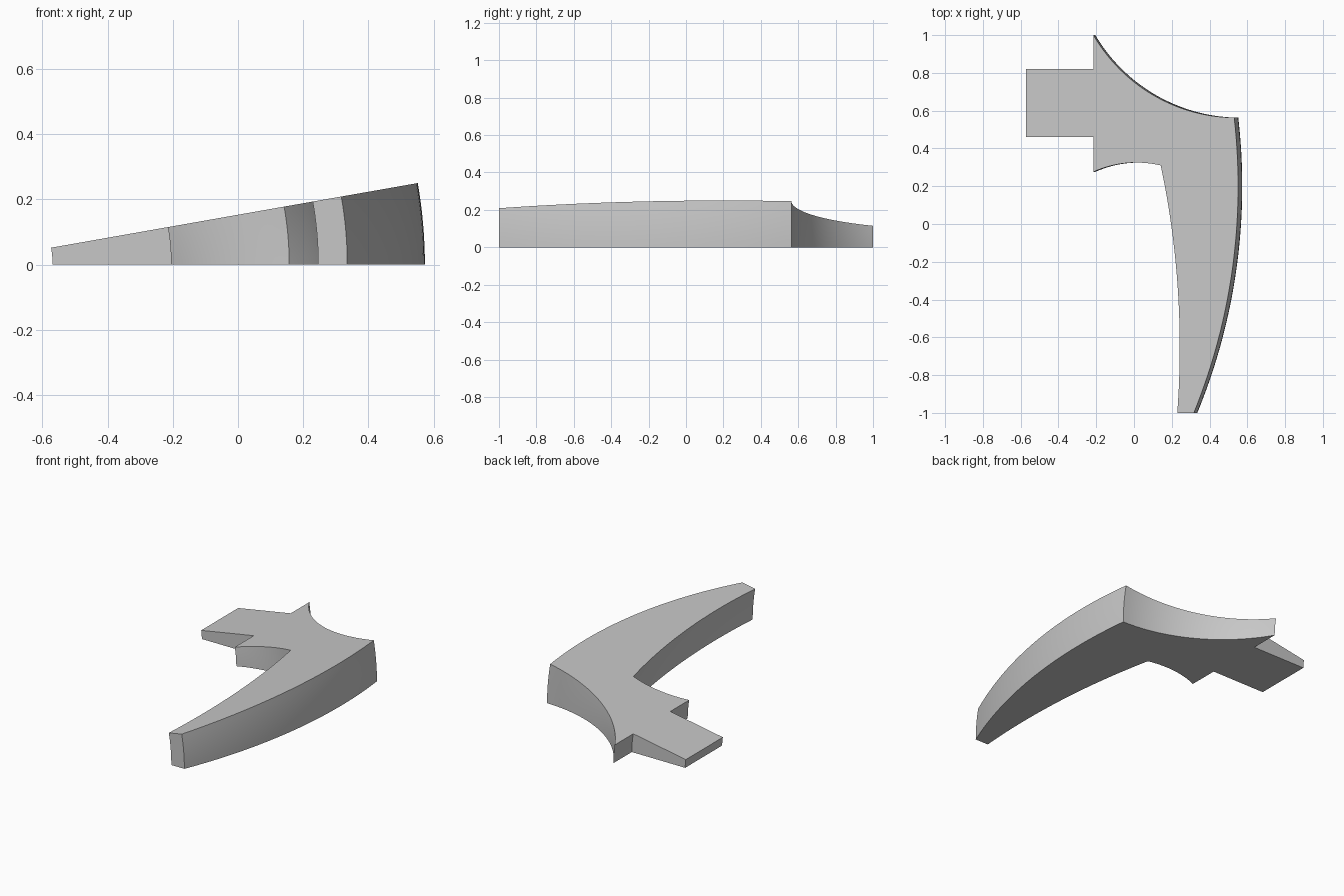
import bpy
import bmesh
from math import sin, cos, radians
from mathutils import Vector
from mathutils.geometry import tessellate_polygon

if "Cube" in bpy.data.objects:
    bpy.data.objects.remove(bpy.data.objects["Cube"])

AXIS_X = -0.867      # revolve axis, parallel to y at z = 0
SWEEP = radians(10)  # wedge angle
STEPS = 8


def arc(a, m, b, n):
    """Points on the circle through a, m, b, from a to b inclusive."""
    a, m, b = Vector(a), Vector(m), Vector(b)
    u, v = m - a, b - a
    d = 2 * (u.x * v.y - u.y * v.x)
    c = a + Vector((v.y * u.length_squared - u.y * v.length_squared,
                    u.x * v.length_squared - v.x * u.length_squared)) / d
    start = a - c
    turn = -start.angle_signed(b - c)  # counter-clockwise positive
    pts = []
    for i in range(n + 1):
        t = turn * i / n
        pts.append(c + Vector((start.x * cos(t) - start.y * sin(t),
                               start.x * sin(t) + start.y * cos(t))))
    return pts


# Flat outline, counter-clockwise from the blade tip
outline = arc((0.335, -1), (0.573, 0.2), (0.552, 0.563), 40)           # outer edge
outline += arc((0.552, 0.563), (0.1, 0.692), (-0.205, 1), 28)[1:]      # back hollow
outline += [Vector(p) for p in ((-0.205, 0.82), (-0.5685, 0.82),       # tang
                                (-0.5685, 0.46), (-0.205, 0.46))]
outline += arc((-0.205, 0.276), (0.013, 0.325), (0.157, 0.31), 16)     # front hollow
outline += arc((0.157, 0.31), (0.249, -0.345), (0.246, -1), 32)[1:]    # inner edge

# Revolve the outline through the wedge angle
bm = bmesh.new()
rings = []
for s in range(STEPS + 1):
    t = SWEEP * s / STEPS
    rings.append([bm.verts.new((AXIS_X + (p.x - AXIS_X) * cos(t), p.y,
                                (p.x - AXIS_X) * sin(t))) for p in outline])
count = len(outline)
for low, high in zip(rings, rings[1:]):
    for i in range(count):
        j = (i + 1) % count
        bm.faces.new((low[i], low[j], high[j], high[i]))

# Flat caps at both ends of the sweep
for tri in tessellate_polygon([[p.to_3d() for p in outline]]):
    for ring in (rings[0], rings[-1]):
        bm.faces.new([ring[i] for i in tri])
bmesh.ops.recalc_face_normals(bm, faces=bm.faces)

mesh = bpy.data.meshes.new("blade_segment")
bm.to_mesh(mesh)
bm.free()
blade = bpy.data.objects.new("blade_segment", mesh)
bpy.context.collection.objects.link(blade)

# Plain grey material
grey = bpy.data.materials.new("plain_grey")
grey.use_nodes = True
colour = (0.57, 0.57, 0.57, 1)
grey.diffuse_color = colour
grey.node_tree.nodes["Principled BSDF"].inputs["Base Color"].default_value = colour
mesh.materials.append(grey)

# Smooth curved walls, sharp corners
bpy.context.view_layer.objects.active = blade
blade.select_set(True)
bpy.ops.object.shade_smooth_by_angle(angle=radians(20))
